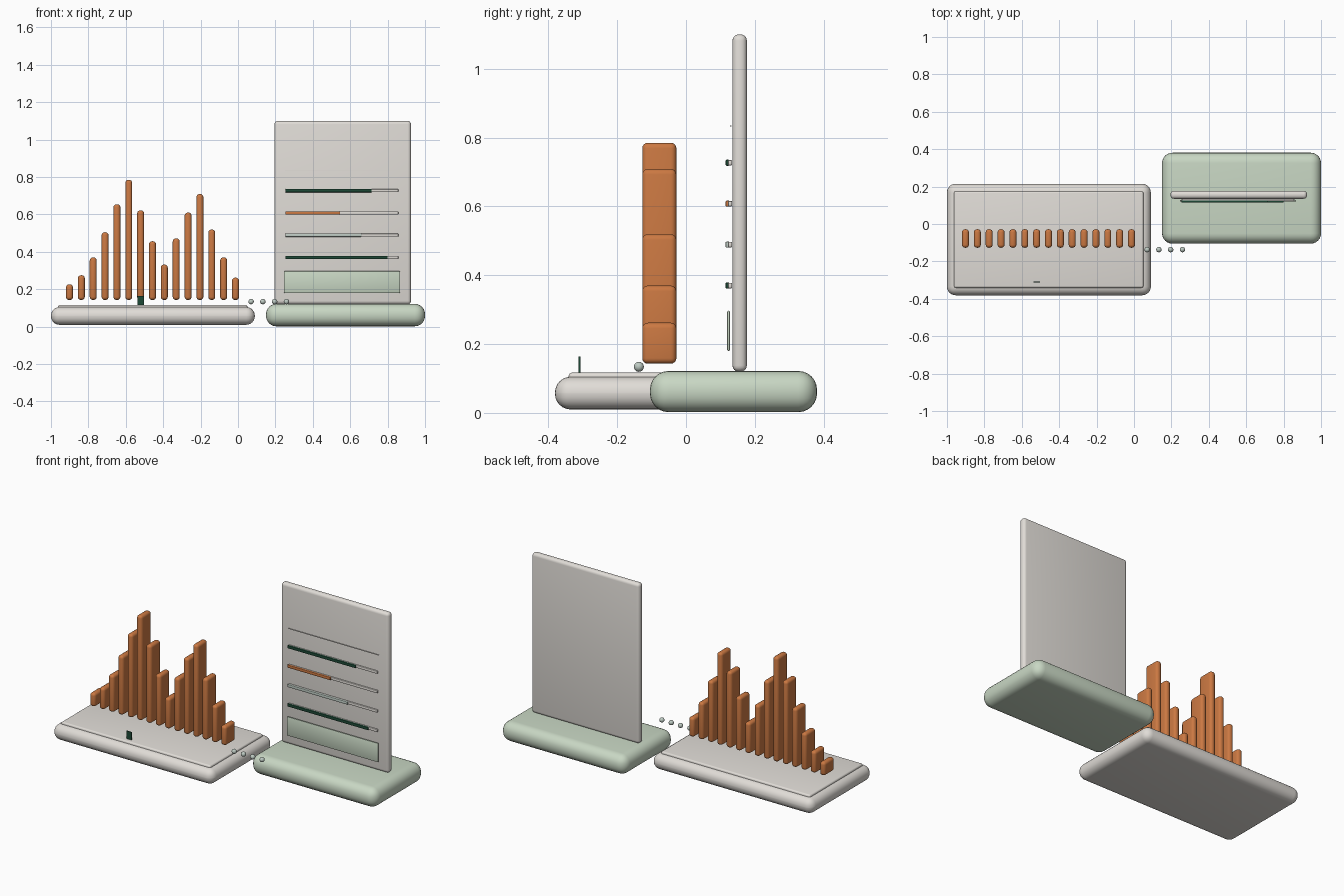
import bpy
import math

if "Cube" in bpy.data.objects:
    bpy.data.objects.remove(bpy.data.objects["Cube"])


def material(name, rgb):
    m = bpy.data.materials.new(name)
    m.diffuse_color = (*rgb, 1)
    m.use_nodes = True
    m.node_tree.nodes["Principled BSDF"].inputs["Base Color"].default_value = m.diffuse_color
    return m


OFF_WHITE = material("off_white", (0.75, 0.72, 0.68))
SAGE = material("sage", (0.58, 0.68, 0.55))
ORANGE = material("burnt_orange", (0.60, 0.19, 0.055))
DARK_GREEN = material("dark_green", (0.012, 0.065, 0.036))
PALE_GREEN = material("pale_grey_green", (0.52, 0.60, 0.55))


def box(name, x, y, z, mat, radius=0.0, segments=4):
    """Rounded box spanning the (min, max) ranges x, y, z."""
    spans = (x, y, z)
    bpy.ops.mesh.primitive_cube_add(size=1, location=[(a + b) / 2 for a, b in spans])
    ob = bpy.context.object
    ob.name = name
    ob.scale = [b - a for a, b in spans]
    bpy.ops.object.transform_apply(location=False, rotation=False, scale=True)
    ob.data.materials.append(mat)
    if radius:
        bev = ob.modifiers.new("rounding", 'BEVEL')
        bev.width = radius
        bev.segments = segments
        bev.limit_method = 'NONE'
        bpy.ops.object.modifier_apply(modifier=bev.name)
        bpy.ops.object.shade_smooth_by_angle(angle=math.radians(35))
    return ob


# Chart stand: thick rounded tray with a thin plate on top
box("chart_base", (-1, 0.09), (-0.381, 0.215), (0.01, 0.105), OFF_WHITE, 0.046, 6)
box("chart_plate", (-0.962, 0.05), (-0.341, 0.175), (0.085, 0.117), OFF_WHITE, 0.01)

# Row of chart bars
tops = [0.226, 0.275, 0.37, 0.505, 0.654, 0.785, 0.622, 0.457,
        0.332, 0.472, 0.61, 0.709, 0.519, 0.37, 0.262]
for i, top in enumerate(tops):
    cx = -0.901 + i * 0.0634
    box(f"chart_bar_{i + 1}", (cx - 0.0185, cx + 0.0185), (-0.127, -0.028),
        (0.143, top), ORANGE, 0.016)

# Small upright marker in front of the bars
box("marker", (-0.538, -0.502), (-0.313, -0.307), (0.117, 0.164), DARK_GREEN)

# Dots linking the two stands
for i in range(4):
    bpy.ops.mesh.primitive_uv_sphere_add(segments=20, ring_count=12, radius=0.0145,
                                         location=(0.07 + i * 0.063, -0.137, 0.134))
    dot = bpy.context.object
    dot.name = f"link_dot_{i + 1}"
    dot.data.materials.append(PALE_GREEN)
    bpy.ops.object.shade_smooth()

# Panel stand: base and upright board
box("panel_base", (0.15, 1), (-0.105, 0.381), (0.002, 0.122), SAGE, 0.055, 6)
box("panel_board", (0.195, 0.925), (0.135, 0.177), (0.12, 1.1), OFF_WHITE, 0.018)

# Progress rows: pale track with a coloured fill in front
rows = [(0.727, 0.715, DARK_GREEN), (0.608, 0.545, ORANGE),
        (0.489, 0.66, PALE_GREEN), (0.370, 0.80, DARK_GREEN)]
for i, (z, end, mat) in enumerate(rows):
    box(f"progress_track_{i + 1}", (0.255, 0.857), (0.122, 0.134),
        (z - 0.008, z + 0.008), OFF_WHITE, 0.003, 2)
    box(f"progress_fill_{i + 1}", (0.253, end), (0.115, 0.127),
        (z - 0.0088, z + 0.0088), mat, 0.003, 2)

# Heading line and lower card
box("heading_line", (0.252, 0.862), (0.128, 0.132), (0.832, 0.835), OFF_WHITE)
box("lower_card", (0.245, 0.866), (0.1195, 0.128), (0.18, 0.297), SAGE, 0.004, 2)
